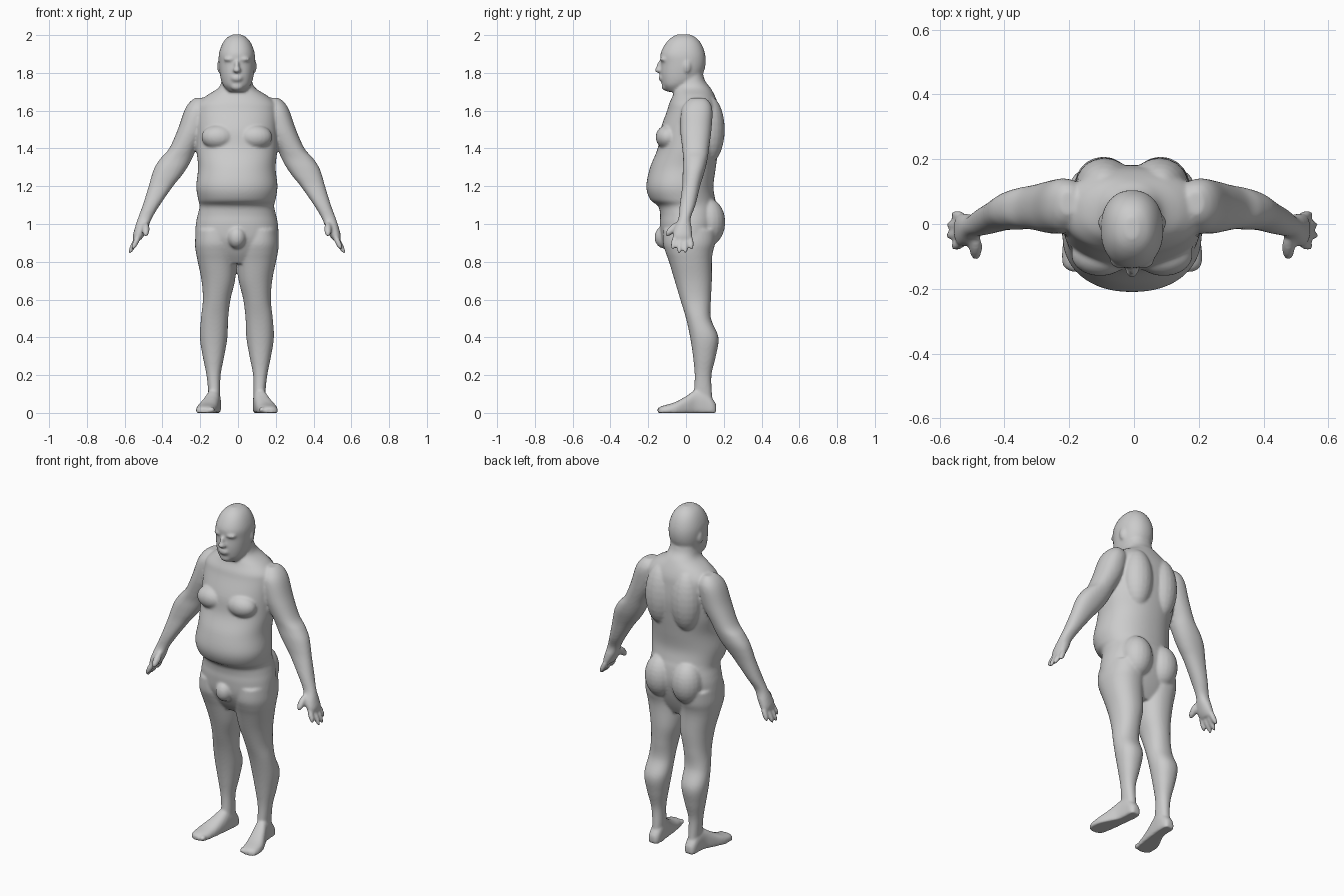
import bpy, bmesh, math
from mathutils import Vector, Matrix

bm = bmesh.new()
CX = -0.006  # the figure leans slightly to -x


def spline(rows, steps=5):
    """Catmull-Rom interpolation through the section rows."""
    out = []
    for i in range(len(rows) - 1):
        a, b = rows[max(i - 1, 0)], rows[i]
        c, d = rows[i + 1], rows[min(i + 2, len(rows) - 1)]
        for k in range(steps):
            t = k / steps
            out.append([0.5 * (2 * q + (r - p) * t + (2 * p - 5 * q + 4 * r - s) * t * t
                               + (3 * q - p - 3 * r + s) * t ** 3)
                        for p, q, r, s in zip(a, b, c, d)])
    return out + [list(rows[-1])]


def loft(rows, axis='z', power=2.2, pair=True, n=40):
    """Rows are (position on axis, x0, x1, d0, d1); d is y (axis z) or z (axis y)."""
    for s in ((1, -1) if pair else (1,)):
        rings = []
        for h, x0, x1, d0, d1 in spline(rows):
            ring = []
            for i in range(n):
                a = 2 * math.pi * i / n
                c, e = math.cos(a), math.sin(a)
                x = (x0 + x1) / 2 + (x1 - x0) / 2 * math.copysign(abs(c) ** (2 / power), c)
                d = (d0 + d1) / 2 + (d1 - d0) / 2 * math.copysign(abs(e) ** (2 / power), e)
                y, z = (d, h) if axis == 'z' else (h, d)
                ring.append(bm.verts.new((s * x + CX, y, max(z, 0))))
            rings.append(ring)
        for p, q in zip(rings, rings[1:]):
            for i in range(n):
                j = (i + 1) % n
                bm.faces.new((p[i], p[j], q[j], q[i]))
        bm.faces.new(rings[0])
        bm.faces.new(rings[-1])


def blob(loc, radii, pair=True, rot=None):
    """Ellipsoid muscle or feature."""
    for s in ((1, -1) if pair else (1,)):
        m = Matrix.Translation(loc) @ (rot or Matrix()) @ Matrix.Diagonal((*radii, 1))
        m = Matrix.Translation((CX, 0, 0)) @ Matrix.Diagonal((s, 1, 1, 1)) @ m
        bmesh.ops.create_uvsphere(bm, u_segments=20, v_segments=14, radius=1, matrix=m)


def finger(p, q, r):
    p, q = Vector(p), Vector(q)
    rot = (q - p).to_track_quat('Z', 'Y').to_matrix().to_4x4()
    blob((p + q) / 2, (r, r, (q - p).length / 2 + r * 0.6), rot=rot)


def centred(rows):
    return [(z, -w, w, y0, y1) for z, w, y0, y1 in rows]


# neck, trunk and hips
loft(centred([
    (1.82, .072, -.03, .085), (1.76, .08, -.05, .10), (1.72, .098, -.06, .13),
    (1.68, .16, -.07, .152), (1.64, .205, -.088, .168), (1.60, .215, -.10, .175),
    (1.50, .215, -.135, .182), (1.40, .215, -.15, .172), (1.30, .205, -.19, .158),
    (1.20, .215, -.21, .145), (1.13, .205, -.19, .155), (1.095, .197, -.148, .165),
    (1.05, .207, -.137, .172), (1.0, .217, -.138, .172), (.92, .22, -.13, .155),
    (.85, .20, -.10, .13), (.79, .14, -.06, .10)]), pair=False, n=64)

# head
loft(centred([
    (2.004, .02, -.045, .02), (1.985, .054, -.08, .055), (1.95, .079, -.112, .083),
    (1.90, .095, -.135, .101), (1.85, .096, -.132, .104), (1.80, .091, -.134, .092),
    (1.76, .083, -.13, .065), (1.73, .07, -.122, .03), (1.70, .045, -.098, .0)]),
    pair=False, n=48)

# nose, brow, mouth, chin
blob((0, -.138, 1.832), (.013, .018, .035), pair=False)
blob((0, -.143, 1.815), (.021, .023, .016), pair=False)
blob((.036, -.112, 1.872), (.034, .026, .014))
blob((0, -.125, 1.773), (.032, .02, .022), pair=False)
blob((0, -.108, 1.73), (.035, .022, .025), pair=False)
# ears
blob((.094, .005, 1.835), (.011, .02, .034))

# chest, shoulder blades, buttocks, groin
blob((.098, -.095, 1.46), (.09, .066, .065))
blob((.085, .12, 1.5), (.09, .085, .18))
blob((.088, .118, 1.01), (.09, .09, .125))
blob((0, -.115, .93), (.05, .052, .06), pair=False)

# arms down to the palm
loft([
    (1.668, .175, .22, .03, .10), (1.645, .15, .25, .0, .125), (1.60, .14, .278, -.025, .14),
    (1.50, .16, .313, -.03, .135), (1.40, .214, .358, -.02, .122), (1.35, .235, .402, -.015, .115),
    (1.30, .262, .435, -.017, .105), (1.25, .297, .453, -.018, .09), (1.20, .338, .467, -.02, .075),
    (1.10, .408, .498, -.033, .05), (1.03, .45, .524, -.04, .025), (.98, .47, .54, -.062, .03),
    (.94, .49, .55, -.07, .033), (.915, .508, .548, -.06, .028)])

# fingers and thumb
for y0, y1, x1, z1 in ((-.055, -.07, .55, .872), (-.03, -.036, .568, .85),
                       (-.002, -.003, .566, .853), (.02, .03, .55, .872)):
    finger((.518, y0, .94), (x1, y1, z1), .0155)
finger((.482, -.045, 1.0), (.482, -.1, .945), .02)

# legs
loft([
    (.97, .02, .215, -.12, .16), (.90, .004, .222, -.122, .155), (.85, .002, .217, -.108, .142),
    (.80, .003, .207, -.09, .137), (.70, .01, .187, -.06, .137), (.60, .034, .18, -.03, .132),
    (.50, .046, .19, .0, .132), (.40, .05, .196, .022, .172), (.30, .067, .181, .037, .158),
    (.20, .086, .161, .046, .135), (.10, .088, .151, .04, .138), (.04, .09, .152, .03, .145)])

# feet
loft([
    (-.147, .15, .19, -.02, .025), (-.125, .12, .215, -.025, .037), (-.06, .105, .213, -.025, .056),
    (0, .095, .188, -.025, .088), (.05, .088, .165, -.025, .12), (.10, .084, .157, -.025, .115),
    (.14, .087, .153, -.025, .075), (.16, .10, .14, -.02, .045)], axis='y', power=2.5)
# toes
for x, y, r in ((.132, -.132, .019), (.155, -.136, .015), (.174, -.13, .014),
                (.191, -.12, .013), (.206, -.105, .012)):
    blob((x, y, r * .85), (r * .8, r * 1.2, r * .85))

bmesh.ops.recalc_face_normals(bm, faces=bm.faces[:])
mesh = bpy.data.meshes.new("body")
bm.to_mesh(mesh)
bm.free()
body = bpy.data.objects.new("body", mesh)
bpy.context.collection.objects.link(body)

# fuse all parts into one smooth skin
fuse = body.modifiers.new("fuse", 'REMESH')
fuse.mode = 'VOXEL'
fuse.voxel_size = 0.007
fuse.use_smooth_shade = True
soften = body.modifiers.new("soften", 'SMOOTH')
soften.factor = 0.5
soften.iterations = 7
